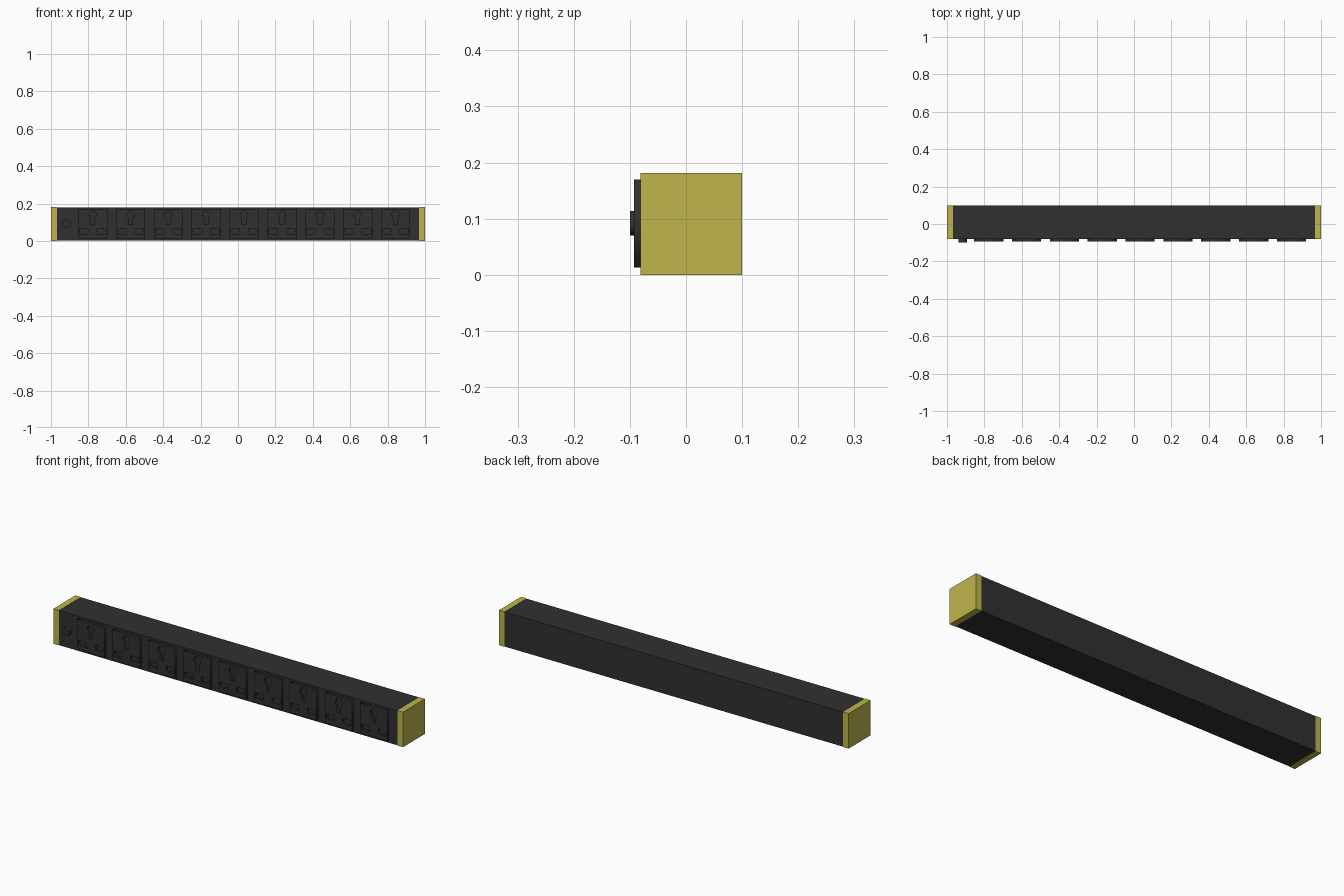
import bpy, math

if "Cube" in bpy.data.objects:
    bpy.data.objects.remove(bpy.data.objects["Cube"])

def material(name, col):
    m = bpy.data.materials.new(name)
    m.diffuse_color = (*col, 1)
    m.use_nodes = True
    m.node_tree.nodes["Principled BSDF"].inputs["Base Color"].default_value = m.diffuse_color
    return m

black = material("black_plastic", (0.03, 0.03, 0.03))
yellow = material("yellow_plastic", (0.52, 0.46, 0.07))

def box(name, x0, x1, y0, y1, z0, z1, mat):
    bpy.ops.mesh.primitive_cube_add(size=1, location=((x0+x1)/2, (y0+y1)/2, (z0+z1)/2))
    o = bpy.context.object
    o.name = name
    o.scale = (x1-x0, y1-y0, z1-z0)
    bpy.ops.object.transform_apply(location=False, rotation=False, scale=True)
    o.data.materials.append(mat)
    return o

def rect(cx, cz, w, h):
    return [(cx-w/2, cz-h/2), (cx+w/2, cz-h/2), (cx+w/2, cz+h/2), (cx-w/2, cz+h/2)]

# Long housing and the two end caps
box("housing", -0.968, 0.968, -0.08, 0.099, 0.001, 0.18, black)
for side, x in (("left", -0.984), ("right", 0.984)):
    box(side + "_end_cap", x-0.016, x+0.016, -0.081, 0.1, 0, 0.181, yellow)

# Socket face: square plate with a keyhole and two lower slots
def keyhole(cz, r, half, bottom):
    a = math.asin(half / r)
    arc = [-math.pi/2 + a + (2*math.pi - 2*a) * i / 20 for i in range(21)]
    return [(r*math.cos(t), cz + r*math.sin(t)) for t in arc] + [(-half, bottom), (half, bottom)]

def plate_mesh():
    cu = bpy.data.curves.new("socket_plate", 'CURVE')
    cu.dimensions = '2D'
    cu.fill_mode = 'BOTH'
    cu.extrude = 0.0072
    loops = [rect(0, 0.0915, 0.156, 0.157), keyhole(0.139, 0.02, 0.0105, 0.087),
             rect(-0.047, 0.05, 0.046, 0.027), rect(0.047, 0.05, 0.046, 0.027)]
    for pts in loops:
        s = cu.splines.new('POLY')
        s.points.add(len(pts) - 1)
        for p, (x, z) in zip(s.points, pts):
            p.co = (x, z, 0, 1)
        s.use_cyclic_u = True
    tmp = bpy.data.objects.new("plate_outline", cu)
    bpy.context.collection.objects.link(tmp)
    deps = bpy.context.evaluated_depsgraph_get()
    me = bpy.data.meshes.new_from_object(tmp.evaluated_get(deps))
    bpy.data.objects.remove(tmp)
    me.materials.clear()
    me.materials.append(black)
    return me

# Row of nine sockets
plate = plate_mesh()
for i in range(9):
    o = bpy.data.objects.new(f"socket_{i+1}", plate)
    o.location = (-0.777 + i*0.2024, -0.0855, 0)
    o.rotation_euler = (math.pi/2, 0, 0)
    bpy.context.collection.objects.link(o)

# Round power button
bpy.ops.mesh.primitive_cylinder_add(vertices=32, radius=0.022, depth=0.022,
    location=(-0.916, -0.089, 0.092), rotation=(math.pi/2, 0, 0))
btn = bpy.context.object
btn.name = "power_button"
btn.data.materials.append(black)
bpy.ops.object.shade_smooth_by_angle()
